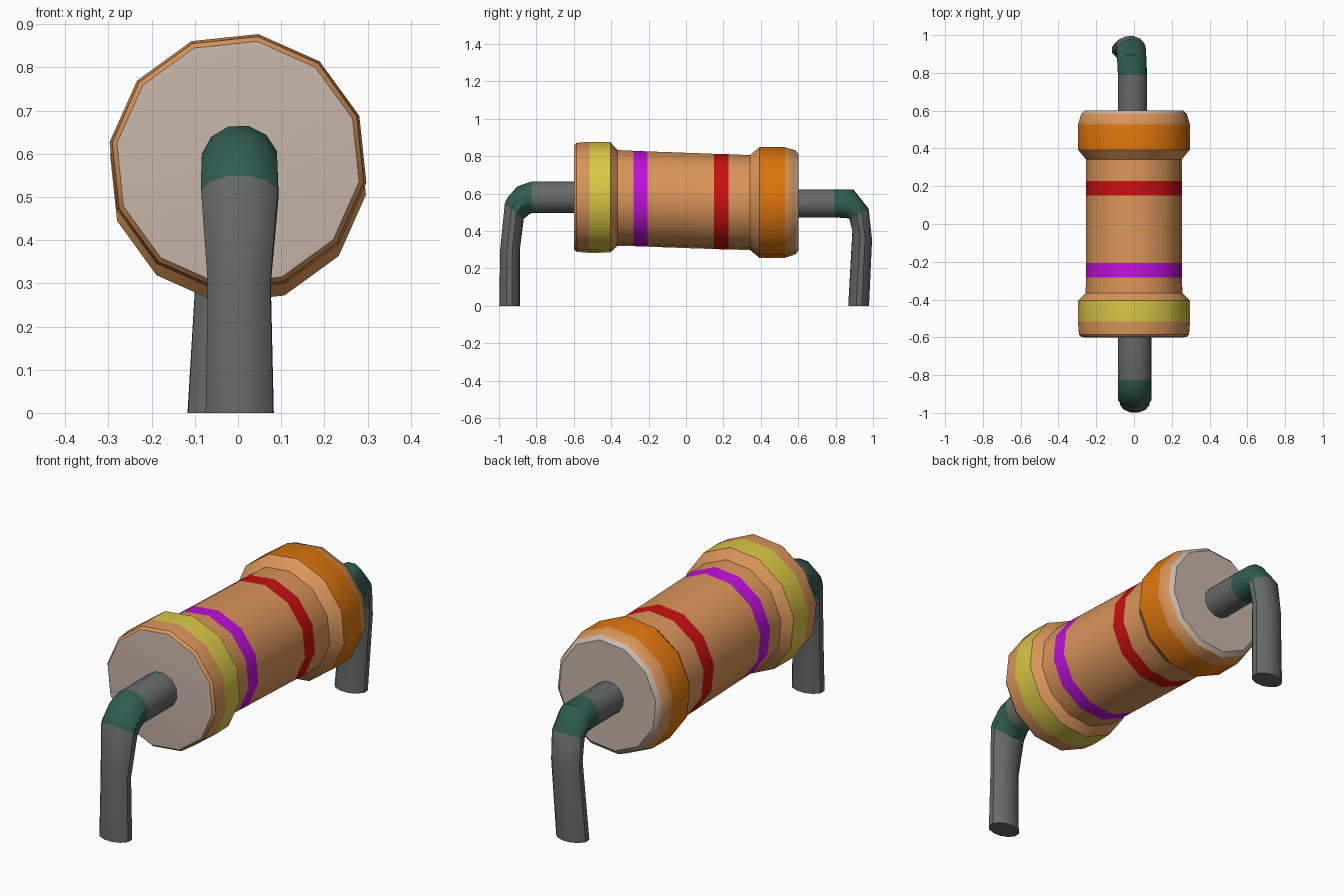
import bpy, bmesh, math

if "Cube" in bpy.data.objects:
    bpy.data.objects.remove(bpy.data.objects["Cube"])

SIDES = 12


def material(name, rgb):
    m = bpy.data.materials.new(name)
    m.diffuse_color = (*rgb, 1)
    m.use_nodes = True
    m.node_tree.nodes["Principled BSDF"].inputs["Base Color"].default_value = m.diffuse_color
    return m


MATS = {
    "tan": material("tan", (0.70, 0.30, 0.10)),
    "cap": material("cap", (0.58, 0.47, 0.40)),
    "yellow": material("yellow", (0.70, 0.58, 0.06)),
    "purple": material("purple", (0.52, 0.005, 0.72)),
    "red": material("red", (0.58, 0.005, 0.005)),
    "orange": material("orange", (0.73, 0.18, 0.004)),
    "wire": material("wire", (0.13, 0.145, 0.138)),
    "bend": material("bend", (0.03, 0.11, 0.08)),
}


def tube(name, rings, phase):
    """Skin rings of (outer point yz, inner point yz, centre x, radius x, colour up to next ring)."""
    me = bpy.data.meshes.new(name)
    ob = bpy.data.objects.new(name, me)
    bpy.context.collection.objects.link(ob)
    used = list(dict.fromkeys(r[4] for r in rings))
    for c in used:
        me.materials.append(MATS[c])
    bm = bmesh.new()
    loops = []
    for (oy, oz), (iy, iz), cx, rx, _ in rings:
        loop = []
        for i in range(SIDES):
            a = math.radians(phase) + i * 2 * math.pi / SIDES
            s = math.sin(a) / 2
            loop.append(bm.verts.new((cx + rx * math.cos(a),
                                      (oy + iy) / 2 + (oy - iy) * s,
                                      (oz + iz) / 2 + (oz - iz) * s)))
        loops.append(loop)
    for k in range(len(loops) - 1):
        for i in range(SIDES):
            j = (i + 1) % SIDES
            f = bm.faces.new((loops[k][i], loops[k][j], loops[k + 1][j], loops[k + 1][i]))
            f.material_index = used.index(rings[k][4])
    for k in (0, -1):
        bm.faces.new(loops[k]).material_index = used.index(rings[k][4])
    bmesh.ops.recalc_face_normals(bm, faces=bm.faces)
    bm.to_mesh(me)
    bm.free()
    bpy.context.view_layer.objects.active = ob
    ob.select_set(True)
    bpy.ops.object.shade_smooth_by_angle(angle=math.radians(32))
    ob.select_set(False)
    return ob


# Banded body: y, radius, axis height, colour of the segment that follows
profile = [
    (-0.600, 0.265, 0.580, "cap"), (-0.598, 0.284, 0.580, "tan"),
    (-0.585, 0.295, 0.580, "tan"), (-0.515, 0.301, 0.580, "yellow"),
    (-0.405, 0.299, 0.580, "tan"), (-0.365, 0.259, 0.577, "tan"),
    (-0.282, 0.258, 0.574, "purple"), (-0.207, 0.258, 0.571, "tan"),
    (0.150, 0.258, 0.558, "red"), (0.227, 0.258, 0.556, "tan"),
    (0.342, 0.257, 0.552, "tan"), (0.393, 0.300, 0.552, "orange"),
    (0.528, 0.300, 0.552, "tan"), (0.585, 0.282, 0.553, "cap"),
    (0.602, 0.262, 0.554, "cap"),
]
tube("resistor_body",
     [((y, z + r), (y, z - r), 0.0, r, c) for y, r, z, c in profile], 81)

# Front lead: straight, bent, then flattened down to the ground
tube("front_lead", [
    ((-0.598, 0.667), (-0.598, 0.495), 0.004, 0.090, "wire"),
    ((-0.825, 0.667), (-0.825, 0.495), 0.004, 0.090, "bend"),
    ((-0.904, 0.640), (-0.845, 0.482), 0.004, 0.091, "bend"),
    ((-0.957, 0.578), (-0.858, 0.470), 0.004, 0.092, "bend"),
    ((-0.970, 0.550), (-0.866, 0.463), 0.004, 0.092, "wire"),
    ((-0.995, 0.300), (-0.887, 0.300), 0.003, 0.075, "wire"),
    ((-1.000, 0.000), (-0.887, 0.000), 0.004, 0.081, "wire"),
], 77)

# Back lead: foot leans towards -x
tube("back_lead", [
    ((0.598, 0.624), (0.598, 0.470), -0.008, 0.079, "wire"),
    ((0.790, 0.624), (0.790, 0.470), -0.008, 0.079, "bend"),
    ((0.895, 0.625), (0.850, 0.468), -0.012, 0.080, "bend"),
    ((0.978, 0.520), (0.872, 0.465), -0.015, 0.080, "wire"),
    ((0.996, 0.350), (0.888, 0.400), -0.020, 0.077, "wire"),
    ((0.980, 0.000), (0.866, 0.000), -0.038, 0.081, "wire"),
], 77)
